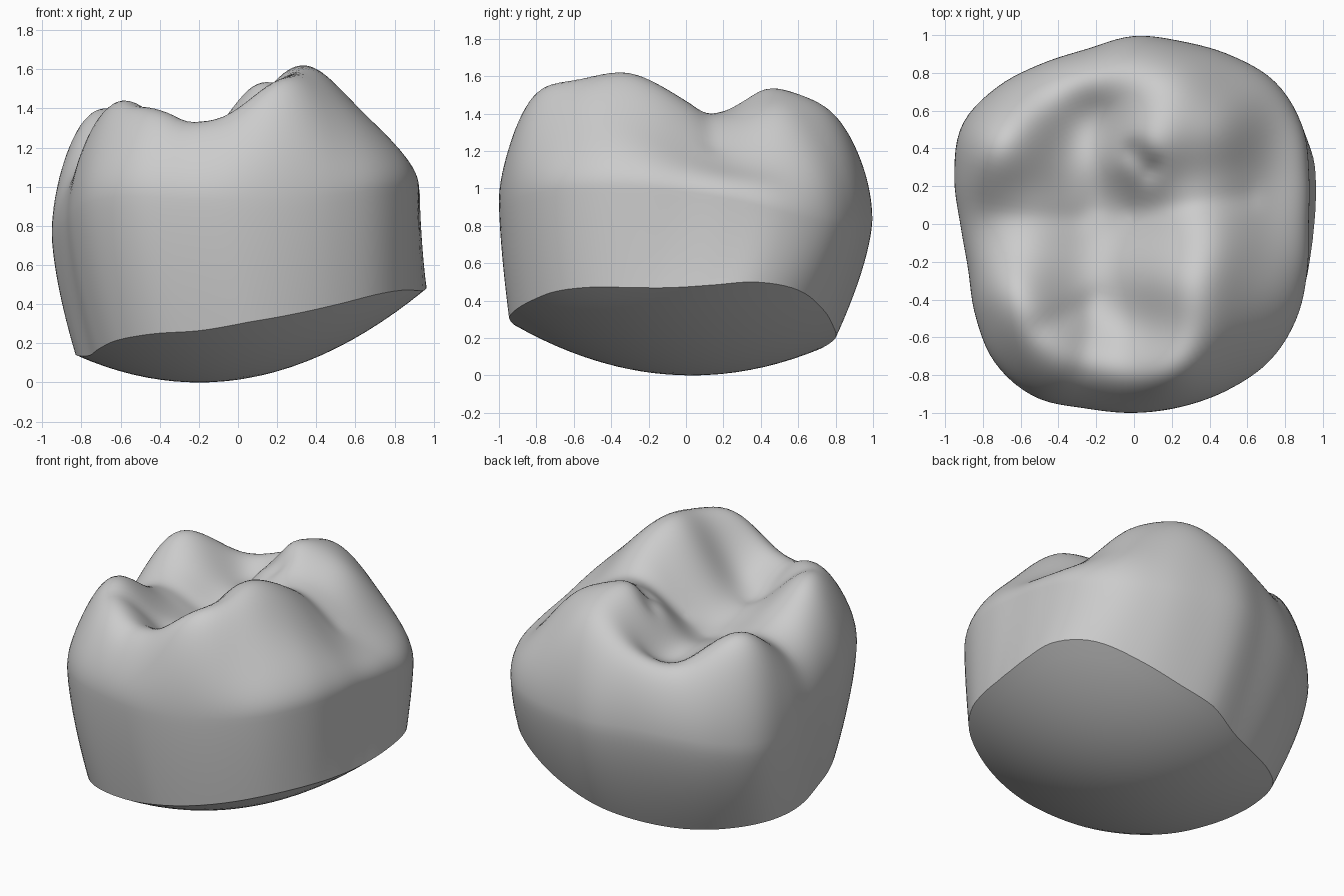
import bpy, bmesh, math
from mathutils import Vector

cube = bpy.data.objects.get("Cube")
if cube:
    bpy.data.objects.remove(cube, do_unlink=True)

SEGMENTS, TOP_RINGS, WALL_RINGS, BASE_RINGS = 128, 44, 14, 12
SPREAD, FLOOR = 0.27, 1.2

# Widest outline of the crown: radius every 15 degrees from +x
OUTLINE = [.925, .96, 1.03, 1.06, 1.03, 1.0, .995, .96, .98, 1.025, 1.05, .985,
           .92, .91, .97, 1.04, 1.055, 1.01, 1.0, 1.0, 1.01, 1.02, .995, .95]

# Landmarks of the chewing surface
LANDMARKS = [
    # front left cusp, its ridge and flanks
    (.33, -.35, 1.62), (.3, -.62, 1.575), (.28, -.82, 1.46), (.6, -.35, 1.42),
    (.77, -.35, 1.25), (.6, -.6, 1.34), (.08, -.3, 1.41), (.45, -.1, 1.5),
    (.08, -.6, 1.4), (.2, -.35, 1.55), (0, -.78, 1.4), (.2, -.9, 1.34),
    # groove between the left cusps
    (.28, .08, 1.42), (.55, .13, 1.3), (.78, .16, 1.12), (.05, .06, 1.27),
    # back left cusp, its ridge and flanks
    (.14, .42, 1.53), (.18, .65, 1.485), (.2, .82, 1.35), (.5, .5, 1.37), (.7, .5, 1.14),
    (0, .45, 1.45),
    # back pit and rim
    (-.17, .58, 1.21), (-.2, .8, 1.25), (-.48, .7, 1.21),
    # central basin and front valley
    (-.2, .2, 1.17), (-.2, -.1, 1.15), (-.15, -.45, 1.21), (-.2, -.77, 1.33),
    # front right cusp
    (-.62, -.5, 1.42), (-.4, -.3, 1.28), (-.48, -.77, 1.32), (-.73, -.35, 1.32),
    # groove between the right cusps
    (-.55, .02, 1.23), (-.78, .03, 1.14),
    # back right cusp
    (-.7, .36, 1.39), (-.84, .35, 1.25), (-.48, .35, 1.28), (-.72, .57, 1.27),
]

# Soft fissures: start, end, depth
FISSURES = [
    ((-.28, -.78), (-.2, -.4), .015), ((-.2, .1), (-.17, .6), .01),
    ((-.3, .03), (-.75, .04), .01), ((0, .06), (.6, .14), .015),
    ((-.5, -.55), (-.28, -.45), .015), ((0, .38), (.08, .3), .05),
]


def outline(angle):
    """Smooth periodic interpolation of the outline radii."""
    n = len(OUTLINE)
    f = angle / math.tau * n
    i, t = int(f), f - int(f)
    a, b, c, d = (OUTLINE[(i + k) % n] for k in (-1, 0, 1, 2))
    return b + t * (c - a + t * (2*a - 5*b + 4*c - d + t * (3*(b - c) + d - a))) / 2


def equator(x, y):
    return .88 + .15 * x - .05 * (x + y) ** 3


def dome(r):
    return math.sqrt(max(0, 1 - r ** 5))


def base_height(x, y):
    return .355 * (x + .2) ** 2 + .3 * (y - .03) ** 2


def kernel(ax, ay, bx, by):
    return math.exp(-((ax - bx) ** 2 + (ay - by) ** 2) / SPREAD ** 2)


# Fit bump strengths so that the surface passes near each landmark
goals = []
for x, y, z in LANDMARKS:
    r = math.hypot(x, y) / outline(math.atan2(y, x) % math.tau)
    goals.append(equator(x, y) + (z - equator(x, y)) / dome(r) - FLOOR)
table = [[kernel(a[0], a[1], b[0], b[1]) for b in LANDMARKS] for a in LANDMARKS]
strength = [0.0] * len(goals)
for sweep in range(60):
    for i, row in enumerate(table):
        error = goals[i] - sum(k * s for k, s in zip(row, strength))
        strength[i] += error / 1.02


def top_height(x, y, r):
    h = FLOOR + sum(s * kernel(x, y, p[0], p[1]) for s, p in zip(strength, LANDMARKS))
    point = Vector((x, y))
    for start, end, depth in FISSURES:
        a, b = Vector(start), Vector(end)
        t = min(1, max(0, (point - a).dot(b - a) / (b - a).length_squared))
        h -= depth * math.exp(-((point - a.lerp(b, t)).length / .07) ** 2)
    e = equator(x, y)
    return e + (h - e) * dome(r)


# Rings of points running from the top centre to the base centre
angles = [math.tau * i / SEGMENTS for i in range(SEGMENTS)]
edge = [Vector((math.cos(a), math.sin(a))) * outline(a) for a in angles]
hub = Vector((.05, -.088))
neck = []
for a, p in zip(angles, edge):
    corner = 1 + .055 * math.cos(a - math.pi / 4) ** 3 - .04 * max(0, -math.sin(2 * a))
    neck.append(hub + Vector((p.x * .95, p.y * .875)) * corner)
rings = []
for k in range(1, TOP_RINGS + 1):
    r = math.sin(k / TOP_RINGS * math.pi / 2)
    rings.append([(p.x * r, p.y * r, top_height(p.x * r, p.y * r, r)) for p in edge])
for k in range(1, WALL_RINGS + 1):
    t = 1 - k / WALL_RINGS
    ring = []
    for p, q in zip(edge, neck):
        xy = q.lerp(p, 1 - (1 - t) ** 1.5)
        low, high = base_height(q.x, q.y), equator(p.x, p.y)
        ring.append((xy.x, xy.y, low + (high - low) * t))
    rings.append(ring)
for k in range(1, BASE_RINGS):
    ring = [hub.lerp(q, 1 - k / BASE_RINGS) for q in neck]
    rings.append([(v.x, v.y, base_height(v.x, v.y)) for v in ring])

# Skin the rings and close both ends
bm = bmesh.new()
loops = [[bm.verts.new(co) for co in ring] for ring in rings]
top = bm.verts.new((0, 0, top_height(0, 0, 0)))
bottom = bm.verts.new((hub.x, hub.y, base_height(hub.x, hub.y)))
for i in range(SEGMENTS):
    j = (i + 1) % SEGMENTS
    bm.faces.new((top, loops[0][i], loops[0][j]))
    bm.faces.new((bottom, loops[-1][j], loops[-1][i]))
    for upper, lower in zip(loops, loops[1:]):
        bm.faces.new((upper[i], lower[i], lower[j], upper[j]))
bmesh.ops.recalc_face_normals(bm, faces=bm.faces)
mesh = bpy.data.meshes.new("molar_crown")
bm.to_mesh(mesh)
bm.free()
crown = bpy.data.objects.new("molar_crown", mesh)
bpy.context.collection.objects.link(crown)

# Plain grey finish
grey = bpy.data.materials.new("light_grey")
grey.use_nodes = True
colour = (.6, .6, .6, 1)
grey.diffuse_color = colour
grey.node_tree.nodes["Principled BSDF"].inputs["Base Color"].default_value = colour
mesh.materials.append(grey)

bpy.context.view_layer.objects.active = crown
crown.select_set(True)
bpy.ops.object.shade_smooth_by_angle(angle=math.radians(28))
